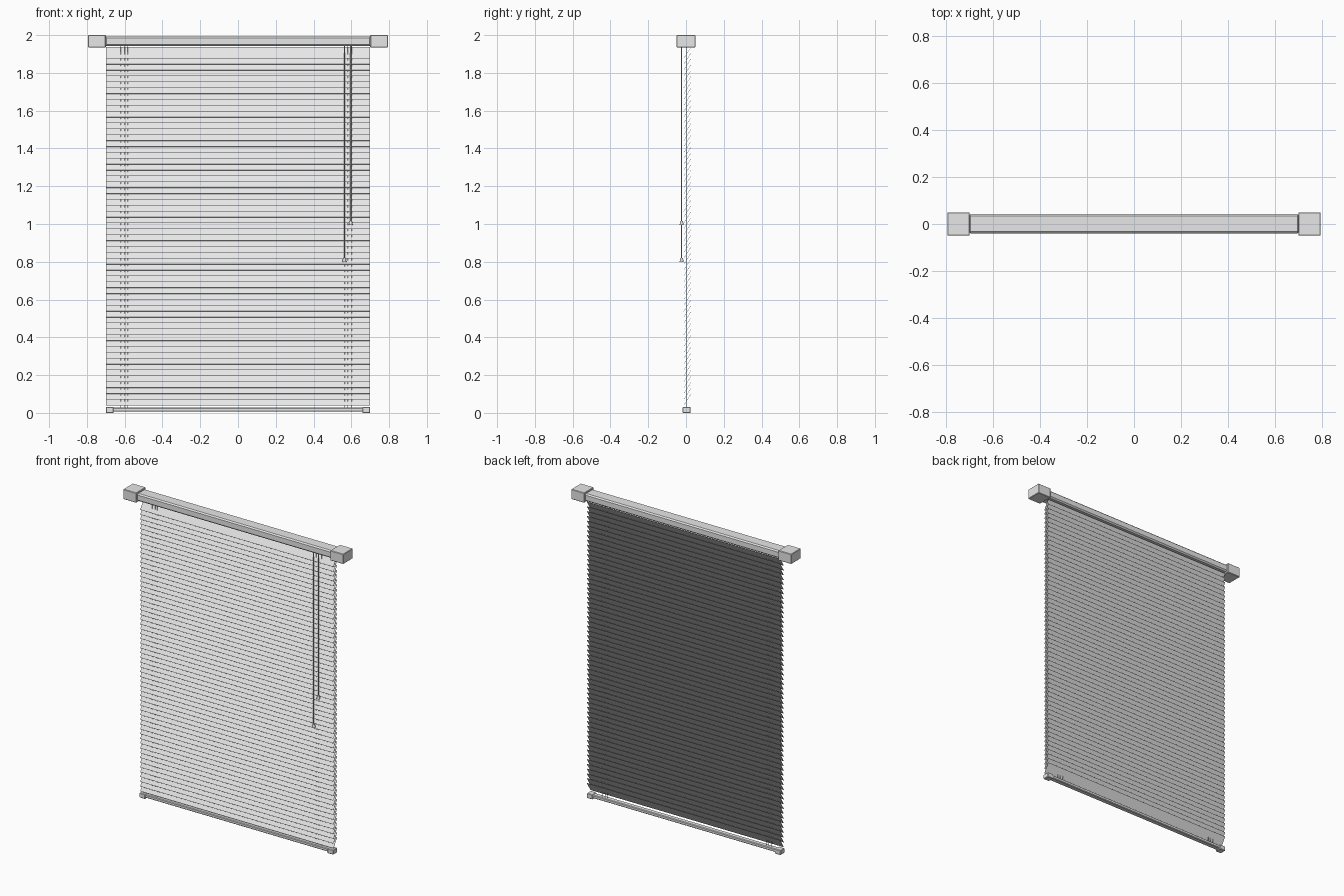
import bpy, bmesh, math
from mathutils import Vector, Matrix

cube = bpy.data.objects.get("Cube")
if cube:
    bpy.data.objects.remove(cube, do_unlink=True)


def material(name, rgb):
    m = bpy.data.materials.new(name)
    m.use_nodes = True
    m.diffuse_color = (*rgb, 1)
    m.node_tree.nodes["Principled BSDF"].inputs["Base Color"].default_value = (*rgb, 1)
    return m


WHITE = material("white", (0.8, 0.8, 0.8))


def finish(name, bm, bevel=0):
    me = bpy.data.meshes.new(name)
    bmesh.ops.recalc_face_normals(bm, faces=bm.faces)
    bm.to_mesh(me)
    bm.free()
    me.materials.append(WHITE)
    ob = bpy.data.objects.new(name, me)
    bpy.context.collection.objects.link(ob)
    if bevel:
        mod = ob.modifiers.new("bevel", 'BEVEL')
        mod.width, mod.segments = bevel, 1
    return ob


def box(name, lo, hi, bevel=0):
    lo, hi = Vector(lo), Vector(hi)
    bm = bmesh.new()
    bmesh.ops.create_cube(bm, size=1, matrix=Matrix.Translation((lo + hi) / 2)
                          @ Matrix.Diagonal((*(hi - lo), 1)))
    return finish(name, bm, bevel)


def rod(name, x, y, z0, z1, r0, r1=None, sides=8):
    bm = bmesh.new()
    bmesh.ops.create_cone(bm, cap_ends=True, segments=sides, radius1=r0,
                          radius2=r0 if r1 is None else r1, depth=z1 - z0,
                          matrix=Matrix.Translation((x, y, (z0 + z1) / 2)))
    return finish(name, bm)


def extrude_x(name, profile, half):
    bm = bmesh.new()
    face = bm.faces.new([bm.verts.new((-half, y, z)) for y, z in profile])
    ext = bmesh.ops.extrude_face_region(bm, geom=[face])
    bmesh.ops.translate(bm, vec=(2 * half, 0, 0),
                        verts=[v for v in ext["geom"] if isinstance(v, bmesh.types.BMVert)])
    return finish(name, bm)


# Head rail with chamfered edges, and its end brackets
box("head_rail", (-0.705, -0.04, 1.943), (0.705, 0.042, 1.992), 0.008)
# Bottom rail
box("bottom_rail", (-0.68, -0.013, 0.007), (0.68, 0.02, 0.028), 0.004)
for side, s in (("right", -1), ("left", 1)):
    a, b = sorted((s * 0.70, s * 0.795))
    box(side + "_bracket", (a, -0.05, 1.935), (b, 0.05, 2.0), 0.003)
    a, b = sorted((s * 0.658, s * 0.70))
    box(side + "_bottom_cap", (a, -0.018, 0), (b, 0.025, 0.031), 0.003)
    # Ladder cords running through the slats
    for i, x in enumerate((0.583, 0.60, 0.62)):
        rod(f"{side}_ladder_cord_{i + 1}", s * x if s < 0 else x - 0.018,
            0.002, 0.025, 1.945, 0.0015, sides=6)

# Tilted slats, low edge to the front
COUNT, FIRST, LAST = 60, 0.040, 1.877
for i in range(COUNT):
    z = FIRST + (LAST - FIRST) * i / (COUNT - 1)
    t = 0.001
    extrude_x(f"slat_{i + 1}", [(-0.012, z), (-0.012 + t, z - t),
                                (0.026, z + 0.058), (0.026 - t, z + 0.058 + t)], 0.698)

# Pull cords with tapered knobs
for name, x, z in (("long_pull", 0.563, 0.80), ("short_pull", 0.597, 0.995)):
    rod(name + "_cord", x, -0.023, z + 0.01, 1.945, 0.003)
    rod(name + "_knob", x, -0.023, z, z + 0.02, 0.011, 0.007, sides=12)
